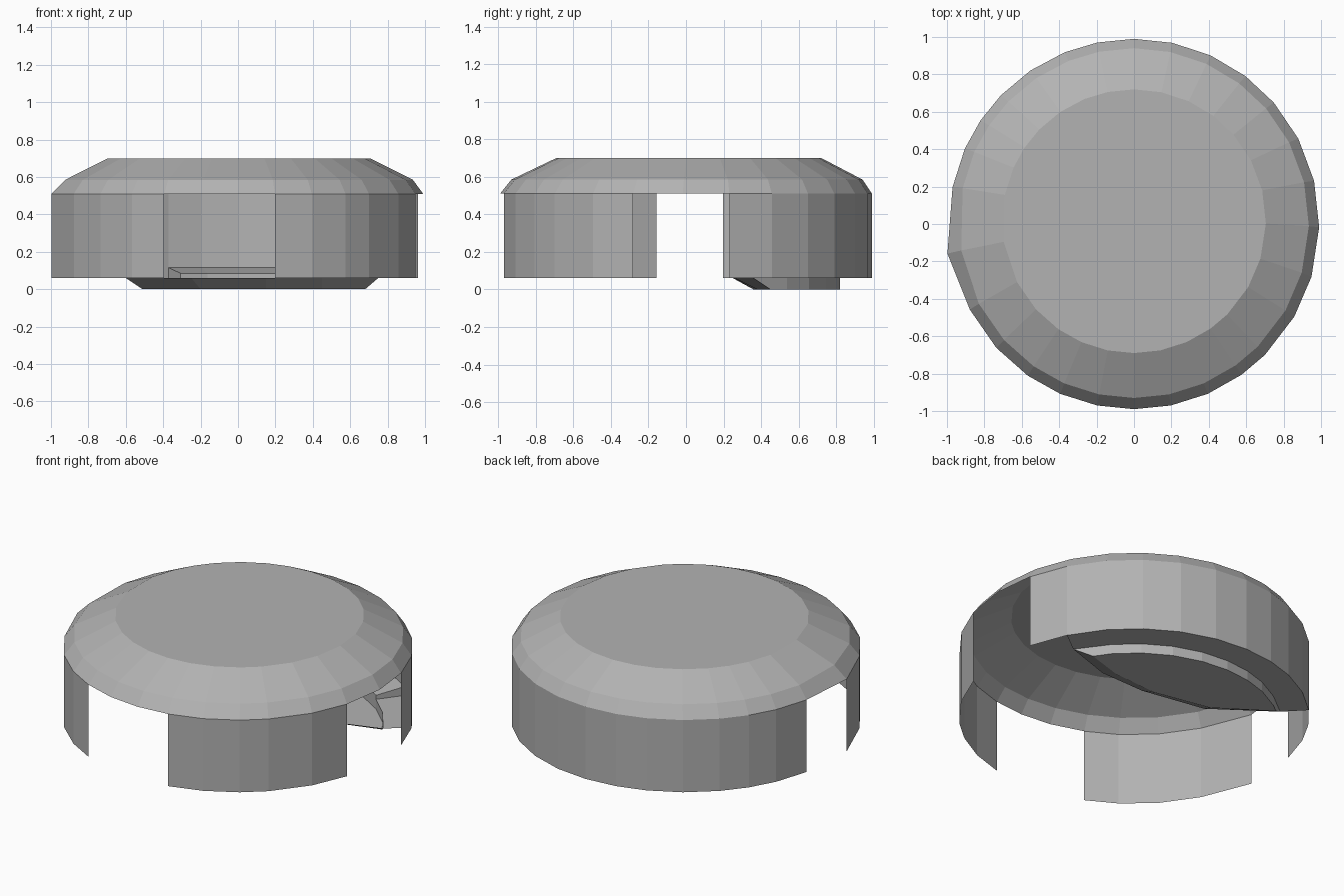
import bpy
import bmesh
from math import sin, cos, radians
from mathutils import Vector

cube = bpy.data.objects.get("Cube")
if cube:
    bpy.data.objects.remove(cube, do_unlink=True)

grey = bpy.data.materials.new("plain_grey")
grey.use_nodes = True
COLOR = (0.45, 0.45, 0.45, 1)
grey.diffuse_color = COLOR
grey.node_tree.nodes["Principled BSDF"].inputs["Base Color"].default_value = COLOR

# Slightly uneven facet directions of the round shell
ANGLES = [-90, -78.5, -66.5, -54.5, -45, -30, -16.5, -1, 13.5, 27.5, 41, 53, 65.5, 78,
          90, 101.5, 112, 124, 136, 146, 156, 168.5, 189, 207.5, 222, 235, 246.5, 258.5]
SKIRT_LOW, RIM_Z = 0.06, 0.51


def polar(angle, radius, z, shift=0):
    a = radians(angle)
    return Vector((radius * cos(a), radius * sin(a) + shift, z))


def rim(z, first=0, last=len(ANGLES) - 1):
    """Points of the outer ring, with its one pointed corner."""
    return [polar(a, 1.01 if a == 189 else 0.99, z) for a in ANGLES[first:last + 1]]


def arc(radius, z, first=0, last=len(ANGLES) - 1, shift=0):
    return [polar(a, radius, z, shift) for a in ANGLES[first:last + 1]]


def strip(low, high, closed=False):
    """Quads joining two rows of points."""
    n = len(low)
    return [(low[i], low[(i + 1) % n], high[(i + 1) % n], high[i])
            for i in range(n if closed else n - 1)]


def build(name, faces):
    bm = bmesh.new()
    for pts in faces:
        bm.faces.new([bm.verts.new(p) for p in pts])
    bmesh.ops.remove_doubles(bm, verts=bm.verts, dist=0.0005)
    bmesh.ops.recalc_face_normals(bm, faces=bm.faces)
    mesh = bpy.data.meshes.new(name)
    bm.to_mesh(mesh)
    bm.free()
    mesh.materials.append(grey)
    obj = bpy.data.objects.new(name, mesh)
    bpy.context.collection.objects.link(obj)
    return obj


# Bevelled dome with a flat top, open below
middle = arc(0.935, 0.585, shift=0.005)
crown = arc(0.705, 0.7, shift=0.015)
build("dome", strip(rim(RIM_Z), middle, True) + strip(middle, crown, True) + [crown])

# Thin skirt walls with gaps between them
for name, first, last in (("front_left_skirt", 1, 6),
                          ("back_skirt", 8, 21),
                          ("front_right_skirt", 22, 26)):
    build(name, strip(rim(SKIRT_LOW, first, last), rim(RIM_Z, first, last)))

# Crescent tray at the back: sloped front, upright back wall, flat floor
front_top = [Vector((x, y, SKIRT_LOW)) for x, y in
             ((-0.6, 0.57), (-0.25, 0.32), (0.15, 0.25), (0.45, 0.26), (0.75, 0.36))]
front_low = [Vector((x, y, 0)) for x, y in
             ((-0.51, 0.64), (-0.2, 0.43), (0.15, 0.36), (0.45, 0.38), (0.68, 0.45))]
wall_top = arc(0.82, SKIRT_LOW, 10, 17)
wall_low = arc(0.82, 0, 10, 17)
# Keep the floor corners within the back wall
floor = front_low + wall_low
build("tray", strip(floor, front_top + wall_top, True) + [floor])

# Flat ledge joining the tray to the skirt
ledge_inner = [front_top[-1]] + wall_top + [front_top[0]]
build("ledge", strip(ledge_inner, rim(SKIRT_LOW, 9, 18)))

# Raised wedge on the ledge
wedge_base = arc(0.82, SKIRT_LOW, 11, 16)
wedge_inner = arc(0.82, 0.085, 11, 16)
wedge_outer = rim(0.115, 11, 16)
outer_base = rim(SKIRT_LOW, 11, 16)
ends = [(wedge_base[i], wedge_inner[i], wedge_outer[i], outer_base[i]) for i in (0, -1)]
build("wedge", strip(wedge_base, wedge_inner) + strip(wedge_inner, wedge_outer) + ends)
